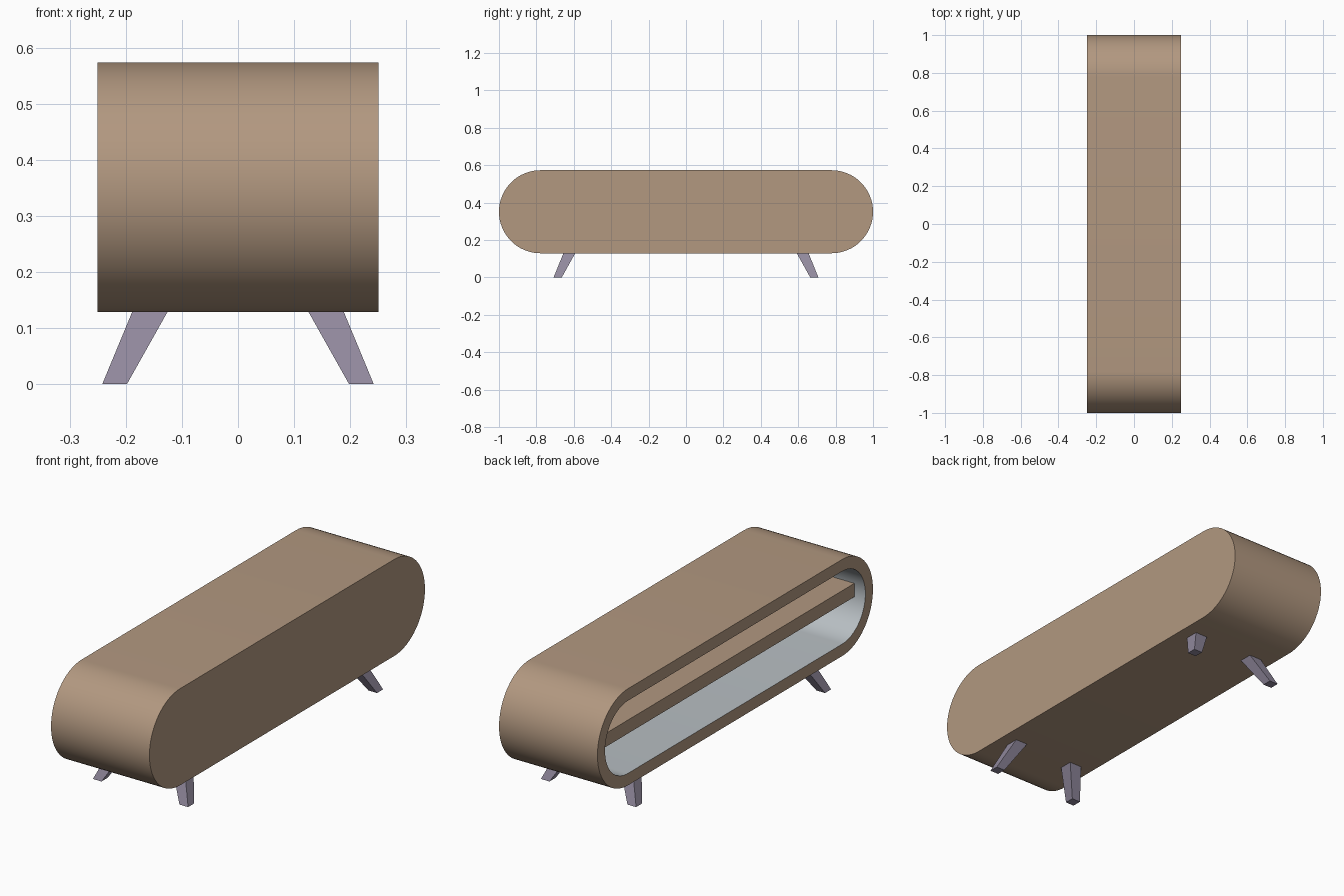
import bpy, bmesh, math

cube = bpy.data.objects.get("Cube")
if cube:
    bpy.data.objects.remove(cube)


def material(name, rgb):
    m = bpy.data.materials.new(name)
    m.use_nodes = True
    m.diffuse_color = (*rgb, 1)
    m.node_tree.nodes["Principled BSDF"].inputs["Base Color"].default_value = (*rgb, 1)
    return m


wood = material("brown wood", (0.445, 0.314, 0.216))
lining = material("pale grey lining", (0.48, 0.52, 0.546))
leg_grey = material("purple grey", (0.283, 0.25, 0.337))

WIDTH, RADIUS, WALL, MID_Z = 0.5, 0.222, 0.055, 0.351
STRAIGHT = 1 - RADIUS          # y of the cap centres
OPEN_X, BACK_X = -WIDTH / 2, WIDTH / 2
INNER_BACK = BACK_X - WALL


def finish(name, bm, mats):
    bmesh.ops.recalc_face_normals(bm, faces=bm.faces)
    mesh = bpy.data.meshes.new(name)
    bm.to_mesh(mesh)
    bm.free()
    for m in mats:
        mesh.materials.append(m)
    ob = bpy.data.objects.new(name, mesh)
    bpy.context.collection.objects.link(ob)
    return ob


def stadium(bm, x, r, steps=32):
    """Ring of vertices around a rounded-end outline at a given x."""
    ring = []
    for side in (1, -1):
        for i in range(steps + 1):
            a = math.pi * i / steps - math.pi / 2
            ring.append(bm.verts.new((x, side * (STRAIGHT + r * math.cos(a)),
                                      MID_Z + side * r * math.sin(a))))
    return ring


def bridge(bm, a, b, mat=0):
    n = len(a)
    for i in range(n):
        j = (i + 1) % n
        bm.faces.new((a[i], a[j], b[j], b[i])).material_index = mat


# Cabinet shell: closed on one long side, hollow on the other
bm = bmesh.new()
outer_back = stadium(bm, BACK_X, RADIUS)
outer_open = stadium(bm, OPEN_X, RADIUS)
inner_open = stadium(bm, OPEN_X, RADIUS - WALL)
inner_back = stadium(bm, INNER_BACK, RADIUS - WALL)
bm.faces.new(outer_back)
bridge(bm, outer_back, outer_open)
bridge(bm, outer_open, inner_open)
bridge(bm, inner_open, inner_back, 1)
bm.faces.new(inner_back).material_index = 1
shell = finish("cabinet_shell", bm, [wood, lining])
bpy.ops.object.select_all(action='DESELECT')
shell.select_set(True)
bpy.context.view_layer.objects.active = shell
bpy.ops.object.shade_smooth_by_angle(angle=math.radians(30))

# Shelf, set back from the opening
SHELF_FRONT, SHELF_HALF_LEN, SHELF_THICK = OPEN_X + 0.053, 0.942, 0.062
bm = bmesh.new()
bmesh.ops.create_cube(bm, size=1)
for v in bm.verts:
    v.co.x = SHELF_FRONT if v.co.x < 0 else INNER_BACK
    v.co.y *= 2 * SHELF_HALF_LEN
    v.co.z = MID_Z + 0.004 + v.co.z * SHELF_THICK
finish("shelf", bm, [wood])

# Four splayed, tapered legs
LEG_TOP = MID_Z - RADIUS
for sx, side in ((1, "left"), (-1, "right")):
    for sy, end in ((-1, "front"), (1, "back")):
        bm = bmesh.new()
        bmesh.ops.create_cube(bm, size=1)
        for v in bm.verts:
            top = v.co.z > 0
            cx, cy, size = (0.157, 0.624, 0.063) if top else (0.22, 0.686, 0.044)
            v.co = (sx * (cx + v.co.x * size), sy * (cy + v.co.y * size),
                    LEG_TOP if top else 0)
        finish(f"{end}_{side}_leg", bm, [leg_grey])
